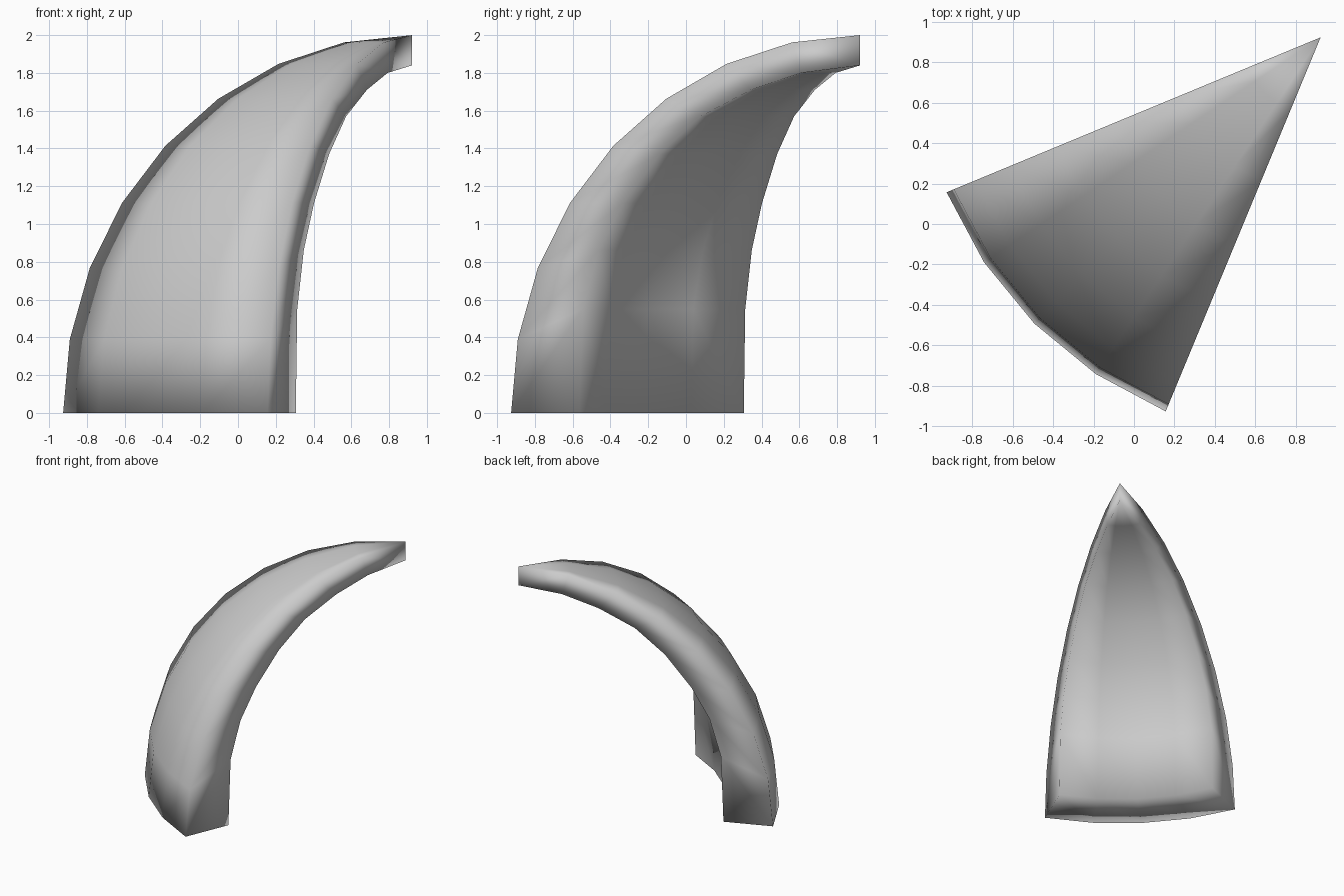
import bpy, bmesh
from math import sin, cos, radians

if "Cube" in bpy.data.objects:
    bpy.data.objects.remove(bpy.data.objects["Cube"])

# Profiles (radius from the tip axis, height), base to tip
STEP = 11.25
TIP = 0.922
outer = [(2 * cos(radians(STEP * i)), 2 * sin(radians(STEP * i))) for i in range(8)]
inner = [(1.61, 0), (1.59, 0.55), (1.50, 0.86), (1.358, 1.11),
         (1.149, 1.37), (0.914, 1.57), (0.627, 1.71), (0.34, 1.80)]
angles = [radians(202.5 + STEP * k) for k in range(5)]

bm = bmesh.new()


def shell(profile, tip_z):
    """Sweep a profile round the tip axis; return the vertex grid and its apex."""
    grid = [[bm.verts.new((TIP + r * cos(a), TIP + r * sin(a), z)) for a in angles]
            for r, z in profile]
    apex = bm.verts.new((TIP, TIP, tip_z))
    rows = grid + [[apex] * len(angles)]
    return rows


def bridge(a, b):
    """Faces between two vertex rows, dropping repeated apex corners."""
    for i in range(len(a) - 1):
        corners = list(dict.fromkeys((a[i], a[i + 1], b[i + 1], b[i])))
        bm.faces.new(corners)


# Outer and inner curved skins
out_rows = shell(outer, 2.0)
in_rows = shell(inner, 1.84)
for rows in (out_rows, in_rows):
    for lower, upper in zip(rows, rows[1:]):
        bridge(lower, upper)

# Underside and the two side walls
bridge(out_rows[0], in_rows[0])
for side in (0, -1):
    bridge([r[side] for r in out_rows], [r[side] for r in in_rows])

bmesh.ops.recalc_face_normals(bm, faces=bm.faces)
for f in bm.faces:
    f.smooth = True

mesh = bpy.data.meshes.new("dome_segment")
bm.to_mesh(mesh)
bm.free()
bpy.context.collection.objects.link(bpy.data.objects.new("dome_segment", mesh))
